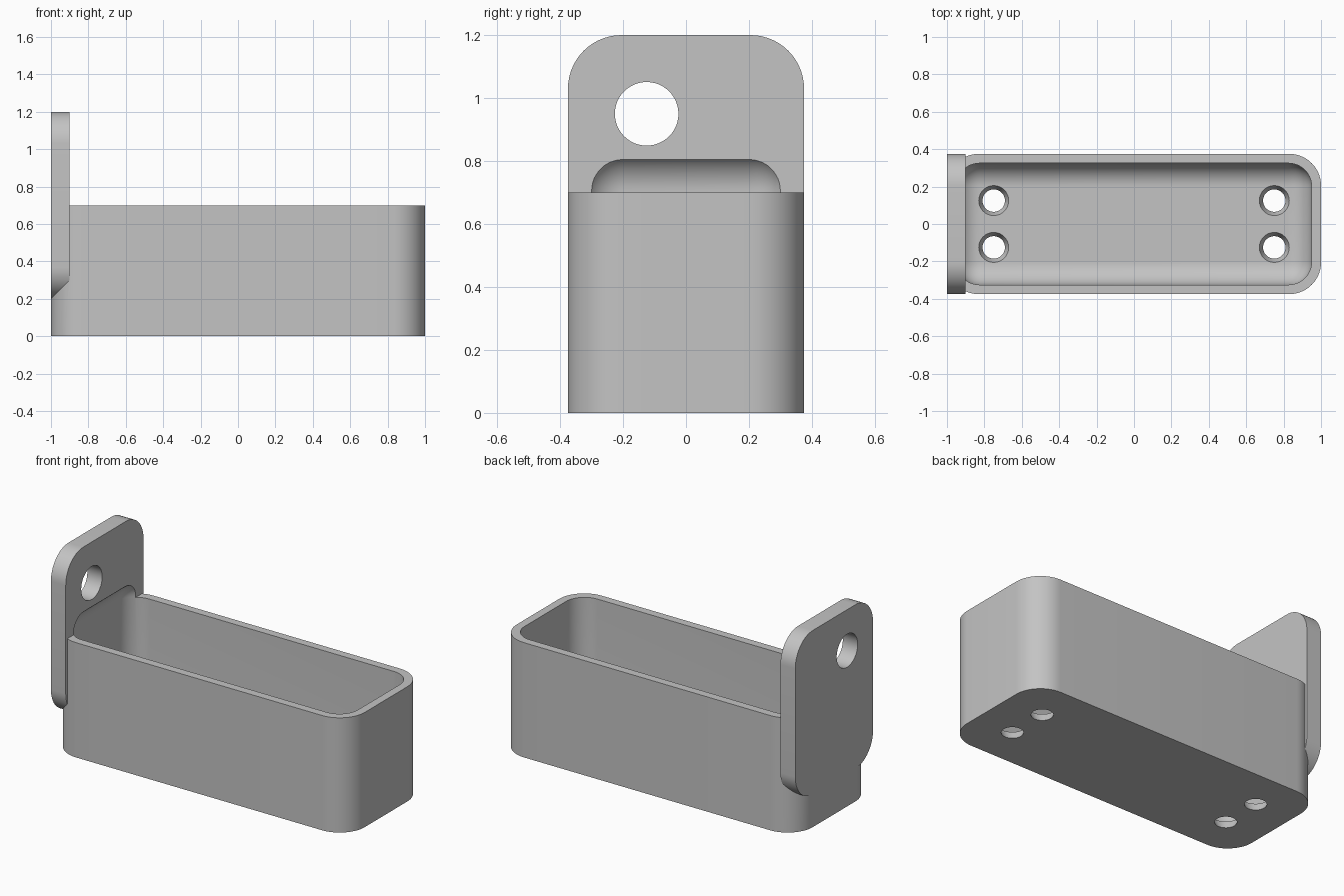
import bpy, bmesh, math
from mathutils import Matrix, Vector

cube = bpy.data.objects.get("Cube")
if cube:
    bpy.data.objects.remove(cube, do_unlink=True)

grey = bpy.data.materials.new("plain_grey")
grey.use_nodes = True
colour = (0.55, 0.55, 0.55, 1)
grey.diffuse_color = colour
grey.node_tree.nodes["Principled BSDF"].inputs["Base Color"].default_value = colour


def finish(name, bm):
    bmesh.ops.recalc_face_normals(bm, faces=bm.faces[:])
    mesh = bpy.data.meshes.new(name)
    bm.to_mesh(mesh)
    bm.free()
    mesh.materials.append(grey)
    obj = bpy.data.objects.new(name, mesh)
    bpy.context.collection.objects.link(obj)
    return obj


def rounded_box(low, high, radius, axis=None, segments=14):
    """Box with the edges along one axis rounded, or all edges if no axis."""
    low, high = Vector(low), Vector(high)
    bm = bmesh.new()
    bmesh.ops.create_cube(bm, size=1)
    bmesh.ops.scale(bm, vec=high - low, verts=bm.verts[:])
    bmesh.ops.translate(bm, vec=(low + high) / 2, verts=bm.verts[:])
    edges = [e for e in bm.edges if axis is None
             or abs((e.verts[0].co - e.verts[1].co)[axis]) > 0.01]
    bmesh.ops.bevel(bm, geom=edges, offset=radius, offset_type='OFFSET',
                    segments=segments, profile=0.5, affect='EDGES')
    return bm


def drill(name, place, r1, r2, depth, turn=Matrix()):
    bm = bmesh.new()
    bmesh.ops.create_cone(bm, cap_ends=True, segments=48, radius1=r1, radius2=r2,
                          depth=depth, matrix=Matrix.Translation(place) @ turn)
    return finish(name, bm)


def combine(target, other, operation):
    """Apply a boolean and remove the helper."""
    mod = target.modifiers.new(operation.lower(), 'BOOLEAN')
    mod.operation, mod.solver, mod.object = operation, 'EXACT', other
    other.hide_render = True
    bpy.context.view_layer.objects.active = target
    bpy.ops.object.modifier_apply(modifier=mod.name)
    bpy.data.objects.remove(other, do_unlink=True)


# Tray body with rounded upright corners
tray = finish("hanging_tray", rounded_box((-1, -0.375, 0), (1, 0.375, 0.7), 0.17, axis=2))

# Upright mounting plate, its lower edge sloped inwards
bm = rounded_box((-1, -0.375, 0.2), (-0.9, 0.375, 1.2), 0.17, axis=0)
bmesh.ops.bisect_plane(bm, geom=bm.verts[:] + bm.edges[:] + bm.faces[:], dist=1e-5,
                       plane_co=(-1, 0, 0.2), plane_no=(1, 0, -1), clear_outer=True)
bmesh.ops.holes_fill(bm, edges=[e for e in bm.edges if e.is_boundary], sides=0)
combine(tray, finish("mounting_plate", bm), 'UNION')

# Hollow with soft edges, which also scoops into the plate
hollow = finish("hollow_cutter",
                rounded_box((-0.95, -0.325, 0.05), (0.95, 0.325, 0.83), 0.125))
combine(tray, hollow, 'DIFFERENCE')

# Hanging hole in the plate
combine(tray, drill("hanging_hole_cutter", (-0.95, -0.125, 0.95), 0.101, 0.101, 0.3,
                    Matrix.Rotation(math.pi / 2, 4, 'Y')), 'DIFFERENCE')

# Tapered drain holes in the floor
for x in (-0.75, 0.75):
    for y in (-0.125, 0.125):
        combine(tray, drill("drain_hole_cutter", (x, y, 0.025), 0.04, 0.1, 0.15),
                'DIFFERENCE')

# Smooth curves, crisp edges
bpy.ops.object.select_all(action='DESELECT')
tray.select_set(True)
bpy.context.view_layer.objects.active = tray
bpy.ops.object.shade_smooth_by_angle(angle=math.radians(30))
